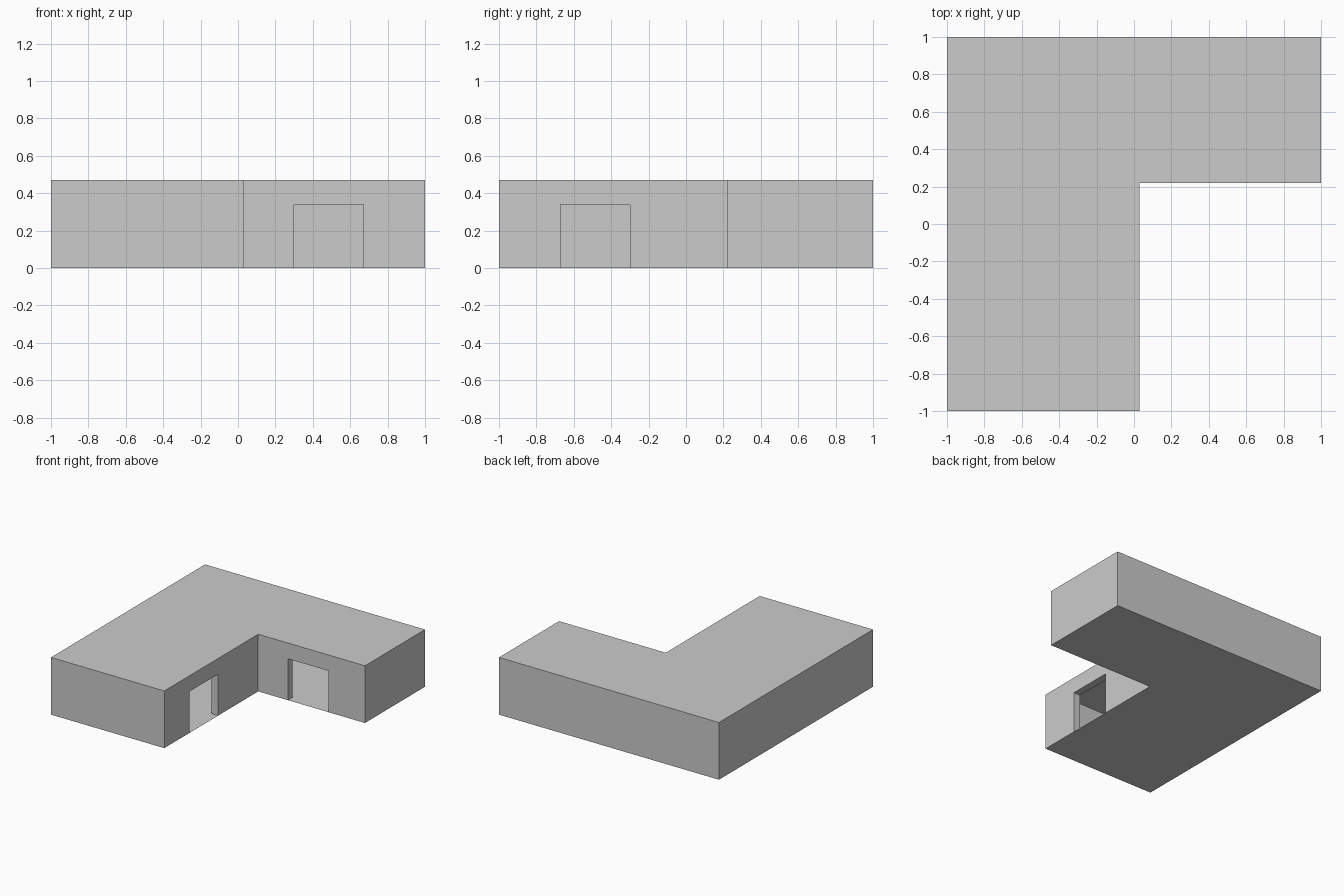
import bpy
from mathutils import Vector

if "Cube" in bpy.data.objects:
    bpy.data.objects.remove(bpy.data.objects["Cube"])

H, DOOR_H, T = 0.47, 0.34, 0.06

# L-shaped footprint, counter-clockwise, and the same loop inset by the wall thickness
outer = [(-1, -1), (0.03, -1), (0.03, 0.22), (1, 0.22), (1, 1), (-1, 1)]
inner = [(-1 + T, -1 + T), (0.03 - T, -1 + T), (0.03 - T, 0.22 + T),
         (1 - T, 0.22 + T), (1 - T, 1 - T), (-1 + T, 1 - T)]
# door openings: wall index -> (axis along the wall, start, end)
doors = {1: (1, -0.67, -0.30), 2: (0, 0.30, 0.67)}


def make_object(name, faces):
    verts, polys = [], []
    for face in faces:
        polys.append(range(len(verts), len(verts) + len(face)))
        verts += face
    mesh = bpy.data.meshes.new(name)
    mesh.from_pydata(verts, [], [list(p) for p in polys])
    obj = bpy.data.objects.new(name, mesh)
    bpy.context.collection.objects.link(obj)


def at(p, z):
    return Vector((p[0], p[1], z))


def opening(loop, i):
    # corners of the door on this wall face, start and end
    axis, lo, hi = doors[i]
    a = list(loop[i])
    b = list(loop[i])
    a[axis], b[axis] = lo, hi
    return [at(a, 0), at(a, DOOR_H), at(b, DOOR_H), at(b, 0)]


# walls: one outline per side, notched where there is a door
faces = []
for loop, flip in ((outer, False), (inner, True)):
    for i, a in enumerate(loop):
        b = loop[(i + 1) % len(loop)]
        door = opening(loop, i) if i in doors else []
        face = [at(a, 0)] + door + [at(b, 0), at(b, H), at(a, H)]
        faces.append(face[::-1] if flip else face)

# door jambs and lintels joining the outer and inner wall faces
for i in doors:
    o, n = opening(outer, i), opening(inner, i)
    for k in range(3):
        faces.append([o[k], n[k], n[k + 1], o[k + 1]])
make_object("walls", faces)

# thin floor and flat roof
make_object("floor", [[at(p, 0) for p in reversed(outer)]])
make_object("roof", [[at(p, H) for p in outer]])
